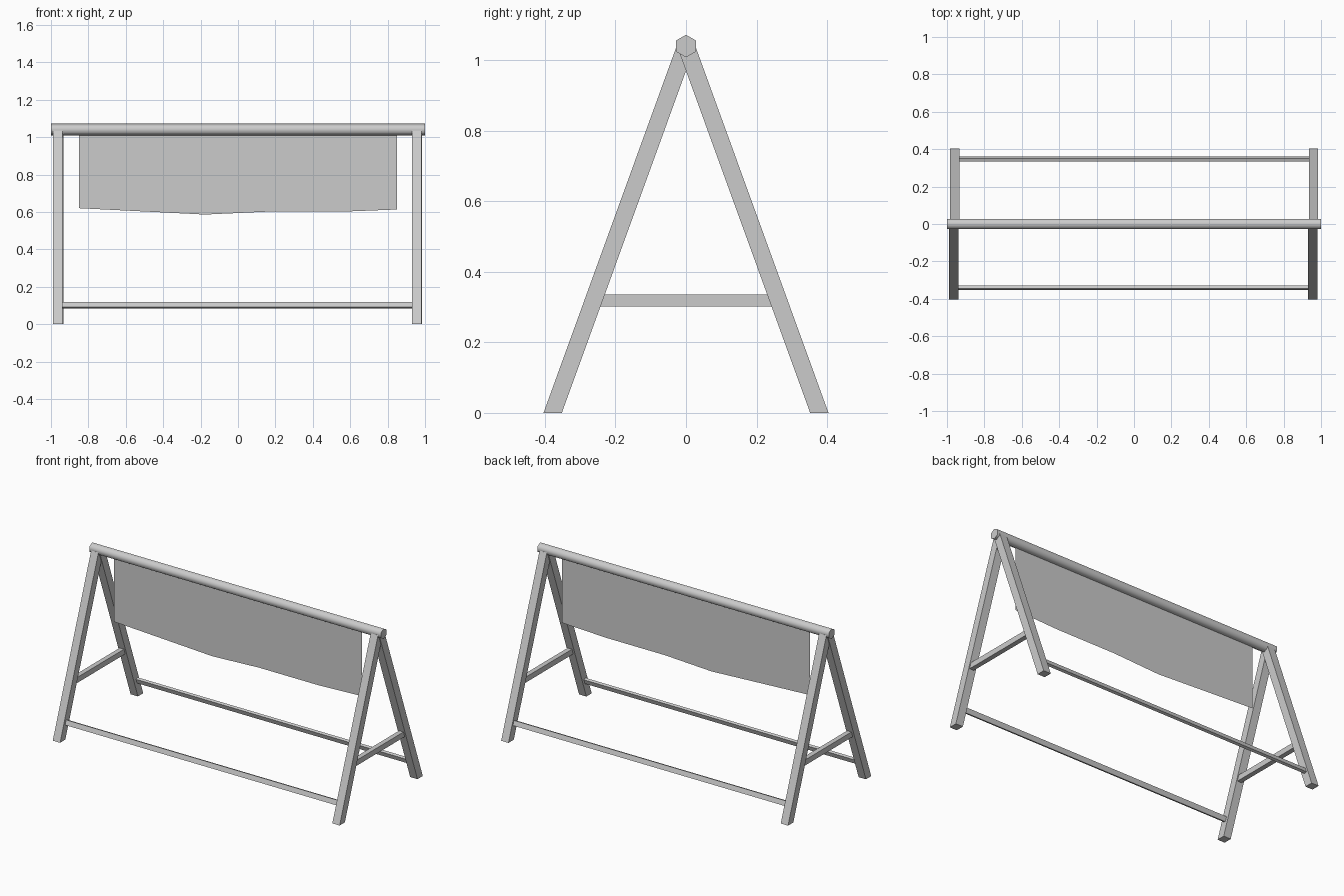
import bpy
import bmesh
import math
from mathutils import Matrix

cube = bpy.data.objects.get("Cube")
if cube:
    bpy.data.objects.remove(cube, do_unlink=True)

grey = bpy.data.materials.new("light_grey")
grey.use_nodes = True
colour = (0.6, 0.6, 0.6, 1)
grey.diffuse_color = colour
grey.node_tree.nodes["Principled BSDF"].inputs["Base Color"].default_value = colour

SLOPE = 0.363                # inward lean of the legs per unit of height
LEAN = math.atan(SLOPE)
LEG_TOP = 1.036


def add_object(name, bm):
    mesh = bpy.data.meshes.new(name)
    bm.to_mesh(mesh)
    bm.free()
    mesh.materials.append(grey)
    obj = bpy.data.objects.new(name, mesh)
    bpy.context.collection.objects.link(obj)
    return obj


def box(name, centre, size, tilt=0.0):
    bm = bmesh.new()
    matrix = (Matrix.Translation(centre) @ Matrix.Rotation(tilt, 4, 'X')
              @ Matrix.Diagonal((*size, 1)))
    bmesh.ops.create_cube(bm, size=1, matrix=matrix)
    return add_object(name, bm)


def leg(name, x, side):
    # upright post sheared inward, so both ends stay level
    bm = bmesh.new()
    bmesh.ops.create_cube(bm, size=1)
    for v in bm.verts:
        z = (v.co.z + 0.5) * LEG_TOP
        y = v.co.y * 0.052 + side * (0.378 - SLOPE * z)
        v.co = (x + v.co.x * 0.05, y, z)
    return add_object(name, bm)


# A-shaped end frames and long lower rails
for side, depth, shift, rail_y in ((-1, "front", -0.004, -0.341),
                                   (1, "back", 0.001, 0.347)):
    for hand, label in ((-1, "right"), (1, "left")):
        leg(f"{depth}_{label}_leg", hand * 0.959 + shift, side)
    box(f"{depth}_lower_rail", (0, rail_y, 0.102), (1.89, 0.017, 0.03), side * LEAN)

for hand, label in ((-1, "right"), (1, "left")):
    box(f"{label}_crossbar", (hand * 0.959, 0, 0.319), (0.03, 0.5, 0.034))

# Six-sided top pole with smooth sides
bm = bmesh.new()
bmesh.ops.create_cone(bm, cap_ends=True, segments=6, radius1=0.032, radius2=0.032, depth=2,
                      matrix=Matrix.Translation((0, 0, 1.04)) @ Matrix.Rotation(math.pi / 2, 4, 'Y'))
top_z = max(v.co.z for v in bm.verts)
if top_z < 1.07:             # keep a corner pointing up
    bmesh.ops.rotate(bm, verts=bm.verts, cent=(0, 0, 1.04),
                     matrix=Matrix.Rotation(math.pi / 6, 3, 'X'))
pole = add_object("top_pole", bm)
bpy.ops.object.select_all(action='DESELECT')
pole.select_set(True)
bpy.context.view_layer.objects.active = pole
bpy.ops.object.shade_smooth_by_angle(angle=math.radians(65))

# Hanging cloth: one thin sheet with an uneven lower hem
hem = [(-0.85, 0.62), (-0.51, 0.603), (-0.176, 0.586), (0.144, 0.601), (0.545, 0.601), (0.85, 0.613)]
bm = bmesh.new()
low = [bm.verts.new((x, 0, z)) for x, z in hem]
high = [bm.verts.new((x, 0, 1.03)) for x, z in hem]
for i in range(len(hem) - 1):
    bm.faces.new((low[i], low[i + 1], high[i + 1], high[i]))
add_object("hanging_cloth", bm)
